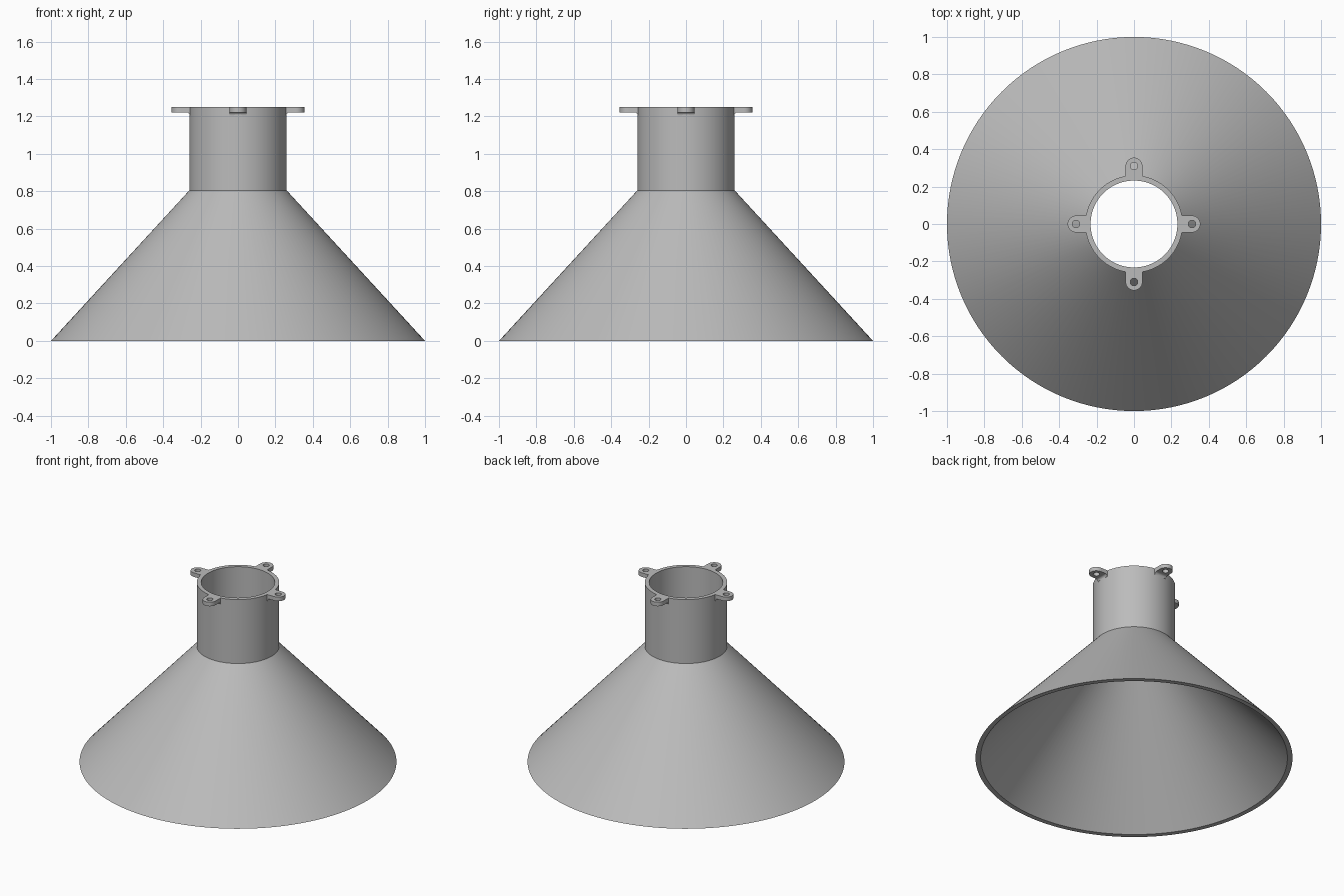
import bpy, bmesh, math
from mathutils import Matrix

cube = bpy.data.objects.get("Cube")
if cube:
    bpy.data.objects.remove(cube, do_unlink=True)

grey = bpy.data.materials.new("plain grey")
grey.use_nodes = True
colour = (0.5, 0.5, 0.5, 1)
grey.diffuse_color = colour
grey.node_tree.nodes["Principled BSDF"].inputs["Base Color"].default_value = colour

TOP = 1.25
TAB_BOTTOM = 1.222
HOLE_X = 0.31
HALF = 0.045


def finish(bm, name):
    bmesh.ops.recalc_face_normals(bm, faces=bm.faces)
    mesh = bpy.data.meshes.new(name)
    bm.to_mesh(mesh)
    bm.free()
    mesh.materials.append(grey)
    obj = bpy.data.objects.new(name, mesh)
    bpy.context.collection.objects.link(obj)
    bpy.ops.object.select_all(action='DESELECT')
    obj.select_set(True)
    bpy.context.view_layer.objects.active = obj
    bpy.ops.object.shade_smooth_by_angle(angle=math.radians(30))
    return obj


def bridge_loops(bm, loops):
    """Join a closed series of equal vertex rings with quads."""
    for a, b in zip(loops, loops[1:] + loops[:1]):
        n = len(a)
        for i in range(n):
            j = (i + 1) % n
            bm.faces.new((a[i], a[j], b[j], b[i]))


# Funnel: flared cone and straight neck as one hollow wall
profile = [(1.0, 0), (0.26, 0.805), (0.26, TOP),
           (0.232, TOP), (0.232, 0.797), (0.968, 0)]
SIDES = 128
bm = bmesh.new()
rings = []
for r, z in profile:
    angles = [math.tau * i / SIDES for i in range(SIDES)]
    rings.append([bm.verts.new((r * math.cos(a), r * math.sin(a), z)) for a in angles])
bridge_loops(bm, rings)
finish(bm, "funnel")


# Mounting tab: rounded outside, square where it enters the neck, with a screw hole
def tab_outline(a):
    c, s = math.cos(a), math.sin(a)
    if c >= -0.001:
        return HALF * c, HALF * s
    k = min(HALF / max(abs(s), 0.001), 0.068 / abs(c))
    return k * c, k * s


def hole_outline(a):
    return 0.02 * math.cos(a), 0.02 * math.sin(a)


def make_tab(name, turn):
    bm = bmesh.new()
    angles = [math.tau * i / 48 for i in range(48)]
    loops = []
    for outline, z in ((tab_outline, TAB_BOTTOM), (tab_outline, TOP),
                       (hole_outline, TOP), (hole_outline, TAB_BOTTOM)):
        points = [outline(a) for a in angles]
        loops.append([bm.verts.new((HOLE_X + x, y, z)) for x, y in points])
    bridge_loops(bm, loops)

    # Small concave fillet below the tab
    size = 0.016
    section = [(0.245, TAB_BOTTOM - size), (0.245, TAB_BOTTOM)]
    for i in range(7):
        a = math.pi / 2 * i / 6
        section.append((0.259 + size * (1 - math.sin(a)),
                        TAB_BOTTOM - size * (1 - math.cos(a))))
    face = bm.faces.new([bm.verts.new((x, -HALF, z)) for x, z in section])
    out = bmesh.ops.extrude_face_region(bm, geom=[face], use_keep_orig=True)
    moved = [v for v in out["geom"] if isinstance(v, bmesh.types.BMVert)]
    bmesh.ops.translate(bm, verts=moved, vec=(0, 2 * HALF, 0))

    bm.transform(Matrix.Rotation(turn, 4, 'Z'))
    finish(bm, name)


for i, side in enumerate(("left", "back", "right", "front")):
    make_tab(side + "_mounting_tab", i * math.pi / 2)
